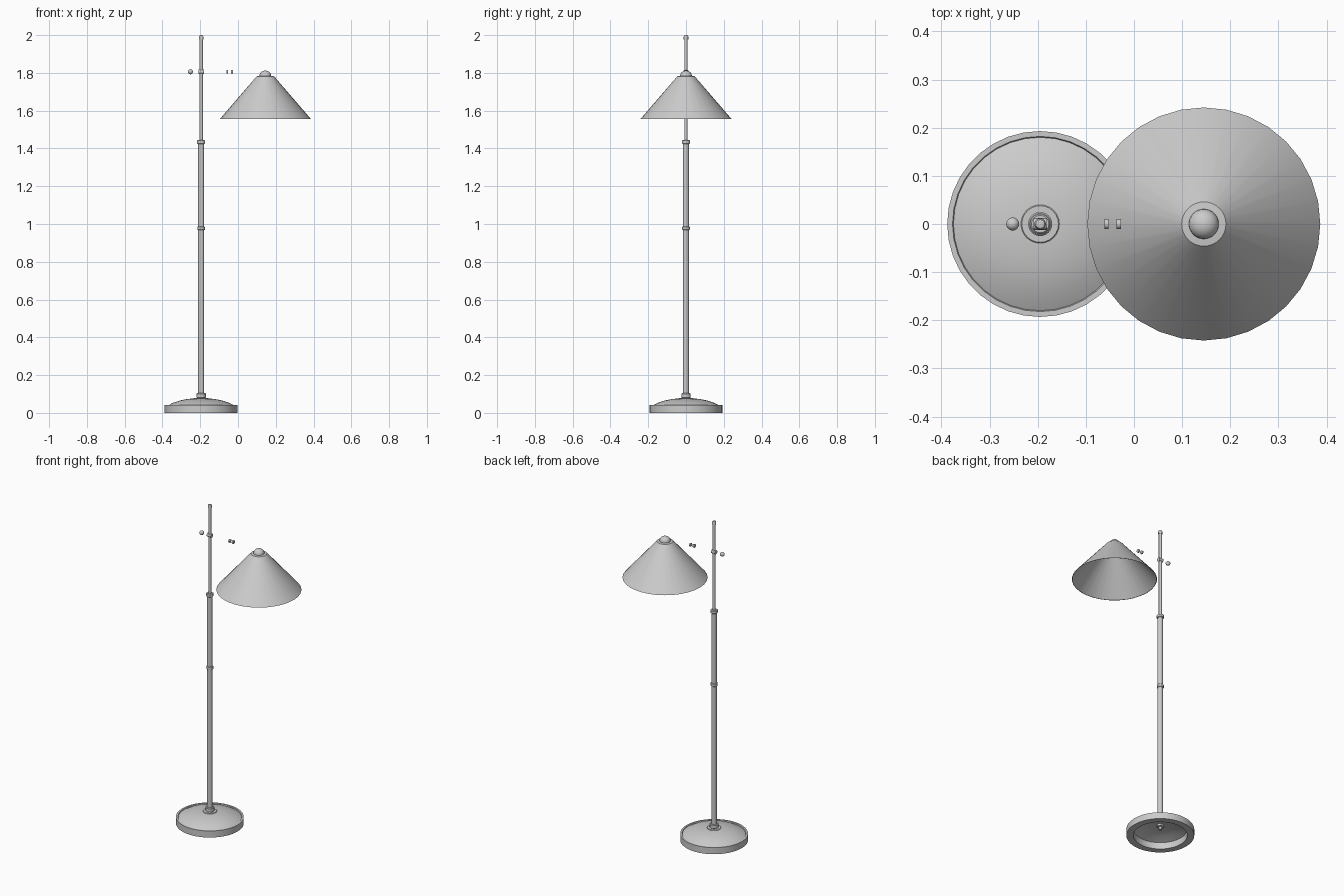
import bpy, bmesh, math
from mathutils import Matrix

if "Cube" in bpy.data.objects:
    bpy.data.objects.remove(bpy.data.objects["Cube"])

POLE_X, SHADE_X = -0.195, 0.145


def lathe(name, profile, x, z=0.0, segs=32, sideways=False, closed=False):
    """Revolve (radius, height) points; sideways turns the axis along x."""
    bm = bmesh.new()
    rings = []
    for r, h in profile:
        if r < 1e-6:
            rings.append([bm.verts.new((0, 0, h))])
        else:
            rings.append([bm.verts.new((r * math.cos(2 * math.pi * i / segs),
                                        r * math.sin(2 * math.pi * i / segs), h))
                          for i in range(segs)])
    pairs = list(zip(rings, rings[1:]))
    if closed:
        pairs.append((rings[-1], rings[0]))
    for a, b in pairs:
        for i in range(segs):
            j = (i + 1) % segs
            quad = [a[i % len(a)], a[j % len(a)], b[j % len(b)], b[i % len(b)]]
            face = list(dict.fromkeys(quad))
            if len(face) > 2:
                bm.faces.new(face)
    bmesh.ops.recalc_face_normals(bm, faces=bm.faces)
    if sideways:
        bmesh.ops.rotate(bm, verts=bm.verts, matrix=Matrix.Rotation(math.pi / 2, 3, 'Y'))
    me = bpy.data.meshes.new(name)
    bm.to_mesh(me)
    bm.free()
    ob = bpy.data.objects.new(name, me)
    ob.location = (x, 0, z)
    bpy.context.collection.objects.link(ob)
    bpy.ops.object.select_all(action='DESELECT')
    ob.select_set(True)
    bpy.context.view_layer.objects.active = ob
    bpy.ops.object.shade_smooth_by_angle(angle=math.radians(35))
    return ob


def rod(name, r, z0, z1, x=POLE_X, bevel=0.0, segs=24):
    """Capped upright cylinder with optional chamfered ends."""
    if bevel:
        p = [(0, z0), (r - bevel, z0), (r, z0 + bevel), (r, z1 - bevel), (r - bevel, z1), (0, z1)]
    else:
        p = [(0, z0), (r, z0), (r, z1), (0, z1)]
    return lathe(name, p, x, segs=segs)


# weighted base: raised rim, domed top, hollow underside
lathe("base", [(0.153, 0), (0.193, 0), (0.193, 0.041), (0.182, 0.041), (0.180, 0.037),
               (0.15, 0.053), (0.11, 0.066), (0.07, 0.074), (0.03, 0.077), (0.01, 0.077),
               (0.01, 0.068), (0.07, 0.064), (0.11, 0.056), (0.153, 0.041)],
      POLE_X, closed=True, segs=36)
rod("base_washer", 0.040, 0.074, 0.080, bevel=0.002)
rod("base_collar", 0.025, 0.079, 0.104, bevel=0.003)
rod("base_nut", 0.022, 0.055, 0.068, segs=6)
rod("base_stud", 0.009, 0.038, 0.078)

# telescoping pole with joint rings
rod("lower_pole", 0.0155, 0.10, 1.43)
rod("pole_joint", 0.020, 0.967, 0.987, bevel=0.003)
rod("pole_top_collar", 0.021, 1.424, 1.444, bevel=0.003)
rod("upper_pole", 0.009, 1.43, 1.985)
lathe("finial", [(0, 1.978), (0.012, 1.978), (0.012, 1.992), (0.009, 1.998), (0, 2.0)],
      POLE_X, segs=24)

# height clamp, its ball knob and the two arm rings
lathe("clamp", [(0, -0.014), (0.012, -0.014), (0.012, 0.014), (0, 0.014)],
      POLE_X, 1.806, 24, sideways=True)
ball = [(0.0135 * math.sin(math.pi * i / 10), -0.0135 * math.cos(math.pi * i / 10))
        for i in range(11)]
lathe("clamp_knob", ball, -0.252, 1.806, 20, sideways=True)
for i, x in enumerate((-0.057, -0.032)):
    lathe(f"arm_ring_{i + 1}", [(0, -0.0045), (0.0105, -0.0045), (0.0105, 0.0045), (0, 0.0045)],
          x, 1.806, 20, sideways=True)

# open conical shade with thin wall and domed cap
lathe("shade", [(0.242, 1.555), (0.046, 1.782), (0.028, 1.784),
                (0.028, 1.782), (0.045, 1.780), (0.240, 1.555)],
      SHADE_X, closed=True, segs=32)
dome = [(0.031 * math.cos(math.pi * i / 12), 1.786 + 0.026 * math.sin(math.pi * i / 12))
        for i in range(7)]
lathe("shade_cap", [(0, 1.780), (0.031, 1.780)] + dome[:-1] + [(0, 1.812)], SHADE_X)
